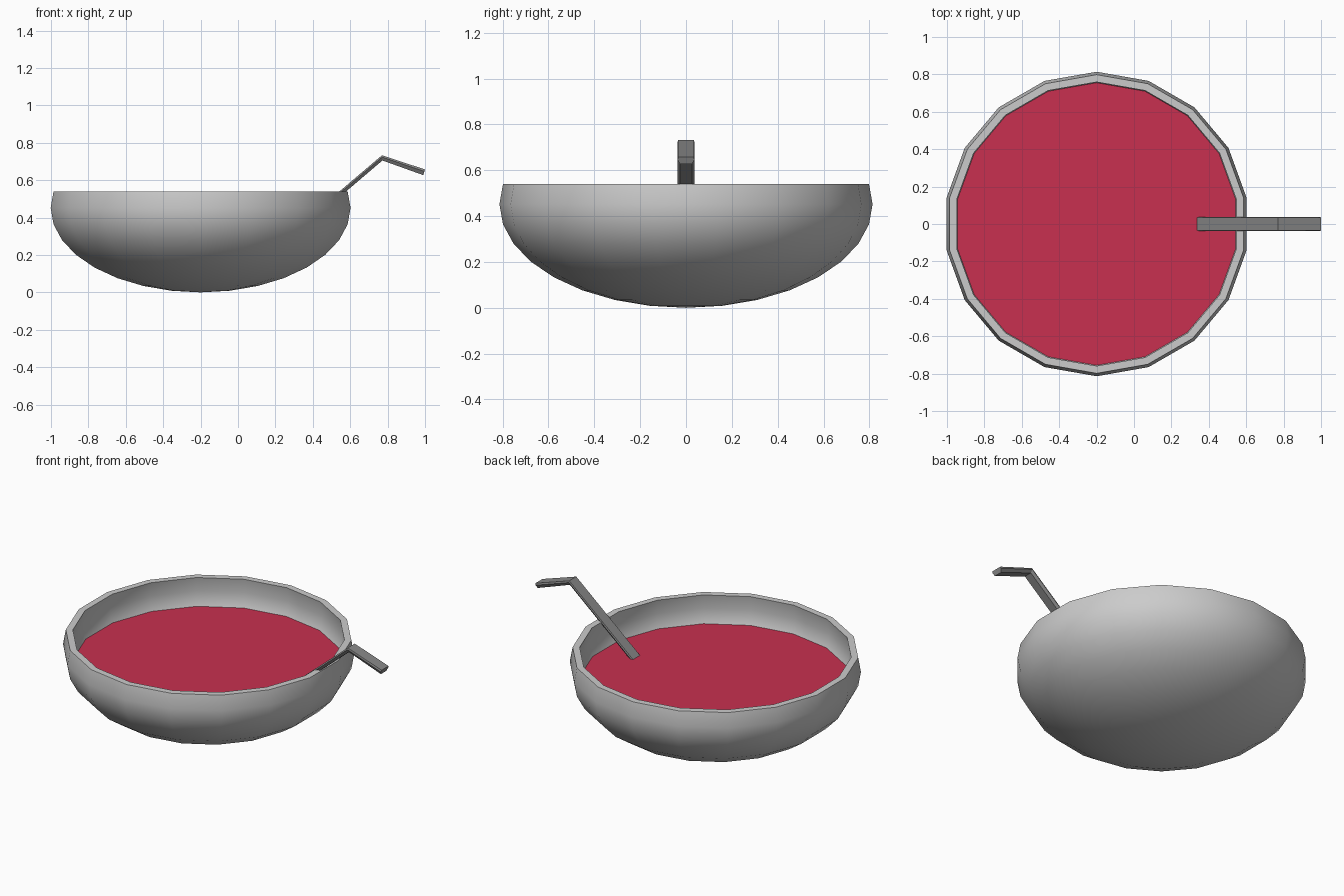
import bpy, bmesh, math

if "Cube" in bpy.data.objects:
    bpy.data.objects.remove(bpy.data.objects["Cube"])

SIDES, R, H = 18, 0.814, 0.452      # facets round the bowl, widest radius, its height
CX, WALL = -0.2, 0.04
STEP = math.radians(11.25)


def finish(name, bm, angle=None, colour=None):
    bmesh.ops.recalc_face_normals(bm, faces=bm.faces)
    me = bpy.data.meshes.new(name)
    bm.to_mesh(me)
    bm.free()
    ob = bpy.data.objects.new(name, me)
    bpy.context.collection.objects.link(ob)
    if colour:
        mat = bpy.data.materials.new(name + "_colour")
        mat.diffuse_color = (*colour, 1)
        mat.use_nodes = True
        mat.node_tree.nodes["Principled BSDF"].inputs["Base Color"].default_value = mat.diffuse_color
        me.materials.append(mat)
    if angle:
        bpy.ops.object.select_all(action='DESELECT')
        bpy.context.view_layer.objects.active = ob
        ob.select_set(True)
        bpy.ops.object.shade_smooth_by_angle(angle=math.radians(angle))
    return ob


def ring(bm, r, z):
    return [bm.verts.new((CX + r * math.cos(a), r * math.sin(a), z))
            for a in (math.pi / 2 + 2 * math.pi * i / SIDES for i in range(SIDES))]


def bridge(bm, a, b):
    n = len(a)
    for i in range(n):
        j = (i + 1) % n
        bm.faces.new((a[i], a[j], b[j], b[i]))


def cap(bm, loop, z):
    pole = bm.verts.new((CX, 0, z))
    for i in range(SIDES):
        bm.faces.new((loop[i], loop[(i + 1) % SIDES], pole))


# bowl: outer squashed sphere, flat rim, inner sphere
bm = bmesh.new()
outer = [(R * math.cos(k * STEP), H + H * math.sin(k * STEP)) for k in range(-7, 2)]
rim_z = outer[-1][1]
inner = [((R - WALL) * math.cos(k * STEP), H + (H - WALL) * math.sin(k * STEP))
         for k in range(-7, 2)]
inner[-1] = (inner[-1][0], rim_z)
loops = [ring(bm, r, z) for r, z in outer + inner[::-1]]
for a, b in zip(loops, loops[1:]):
    bridge(bm, a, b)
cap(bm, loops[0], 0)
cap(bm, loops[-1], WALL)
finish("bowl", bm, 40)

# soup surface
bm = bmesh.new()
bm.faces.new(ring(bm, 0.76, 0.365))
finish("soup", bm, colour=(0.58, 0.03, 0.08))

# spoon handle: flat bent bar with a rounded underside, dipping into the soup
bm = bmesh.new()
path = [((0.16, 0.215), (0.176, 0.197)),
        ((0.77, 0.733), (0.772, 0.705)),
        ((1.0, 0.657), (0.99, 0.627))]
section = [(-0.034, 0), (-0.037, 0.35), (-0.026, 1), (0.026, 1), (0.037, 0.35), (0.034, 0)]
bars = [[bm.verts.new((t[0] + (b[0] - t[0]) * f, y, t[1] + (b[1] - t[1]) * f))
         for y, f in section] for t, b in path]
for a, b in zip(bars, bars[1:]):
    bridge(bm, a, b)
bm.faces.new(bars[0])
bm.faces.new(bars[-1])
finish("spoon_handle", bm, 30, (0.25, 0.25, 0.25))
